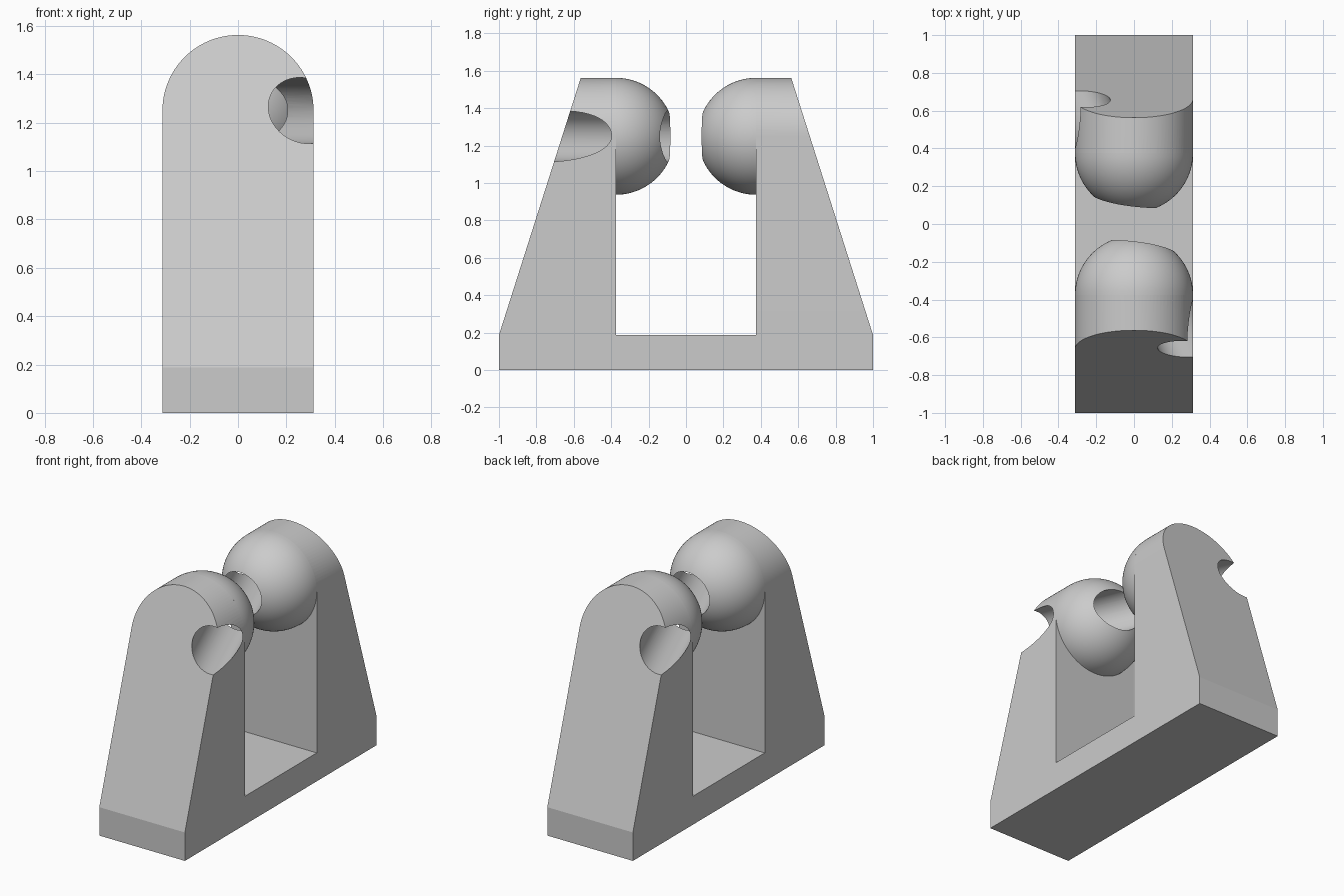
import bpy, bmesh, math
from mathutils import Matrix, Vector

if "Cube" in bpy.data.objects:
    bpy.data.objects.remove(bpy.data.objects["Cube"])

R = 0.3125        # half width and ball radius
AXIS_Z = 1.25     # height of ball centres
INNER_Y = 0.375   # inner wall of each post
SEG = 96

grey = bpy.data.materials.new("plain grey")
grey.diffuse_color = (0.6, 0.6, 0.6, 1)
grey.use_nodes = True
grey.node_tree.nodes["Principled BSDF"].inputs["Base Color"].default_value = grey.diffuse_color


def make_object(name, bm):
    bmesh.ops.recalc_face_normals(bm, faces=bm.faces)
    mesh = bpy.data.meshes.new(name)
    bm.to_mesh(mesh)
    bm.free()
    mesh.materials.append(grey)
    ob = bpy.data.objects.new(name, mesh)
    bpy.context.collection.objects.link(ob)
    return ob


def prism(name, points, direction):
    """Extrude a closed outline along a vector."""
    bm = bmesh.new()
    face = bm.faces.new([bm.verts.new(p) for p in points])
    out = bmesh.ops.extrude_face_region(bm, geom=[face])
    verts = [v for v in out["geom"] if isinstance(v, bmesh.types.BMVert)]
    bmesh.ops.translate(bm, verts=verts, vec=Vector(direction))
    return make_object(name, bm)


def ball_end(name, side):
    """Half ball facing the middle, lathed about the y axis."""
    bm = bmesh.new()
    rings = SEG // 4
    profile = [(0, side * INNER_Y)]
    for i in range(rings + 1):
        a = math.pi / 2 * i / rings
        profile.append((R * math.cos(a) if i < rings else 0,
                        side * (INNER_Y - R * math.sin(a))))
    verts = [bm.verts.new((r, y, AXIS_Z)) for r, y in profile]
    edges = [bm.edges.new(pair) for pair in zip(verts, verts[1:])]
    bmesh.ops.spin(bm, geom=verts + edges, cent=(0, 0, AXIS_Z), axis=(0, 1, 0),
                   angle=2 * math.pi, steps=SEG, use_duplicate=False)
    bmesh.ops.remove_doubles(bm, verts=bm.verts, dist=1e-4)
    return make_object(name, bm)


def combine(target, tool, operation):
    """Apply a boolean and discard the tool."""
    tool.hide_render = True
    mod = target.modifiers.new(operation.lower(), 'BOOLEAN')
    mod.operation, mod.solver, mod.object = operation, 'EXACT', tool
    bpy.context.view_layer.objects.active = target
    bpy.ops.object.modifier_apply(modifier=mod.name)
    bpy.data.objects.remove(tool)


# Base with two tapering posts, as one side profile
half = [(1, 0), (1, 0.1875), (0.5625, 1.5625), (INNER_Y, 1.5625), (INNER_Y, 0.1875)]
outline = half + [(-y, z) for y, z in reversed(half)]
bracket = prism("bracket", [(-0.5, y, z) for y, z in outline], (1, 0, 0))

# Round the tops of both posts
arch = [(R, -1.2, -0.1)]
arch += [(R * math.cos(math.tau * i / SEG), -1.2, AXIS_Z + R * math.sin(math.tau * i / SEG))
         for i in range(SEG // 2 + 1)]
arch.append((-R, -1.2, -0.1))
combine(bracket, prism("arch_cutter", arch, (0, 2.4, 0)), 'INTERSECT')

# Half balls on the inner walls
for side in (-1, 1):
    combine(bracket, ball_end("ball_end", side), 'UNION')

# Slanting bore through both posts
bm = bmesh.new()
bmesh.ops.create_cone(
    bm, cap_ends=True, segments=64, radius1=0.1365, radius2=0.1365, depth=3,
    matrix=Matrix.Translation((0, 0, AXIS_Z)) @ Matrix.Rotation(math.radians(22.5), 4, 'Z')
    @ Matrix.Rotation(math.pi / 2, 4, 'X'))
combine(bracket, make_object("bore_cutter", bm), 'DIFFERENCE')

# Smooth curved surfaces, keep real edges sharp
bpy.ops.object.select_all(action='DESELECT')
bracket.select_set(True)
bpy.context.view_layer.objects.active = bracket
bpy.ops.object.shade_smooth_by_angle(angle=math.radians(12))
